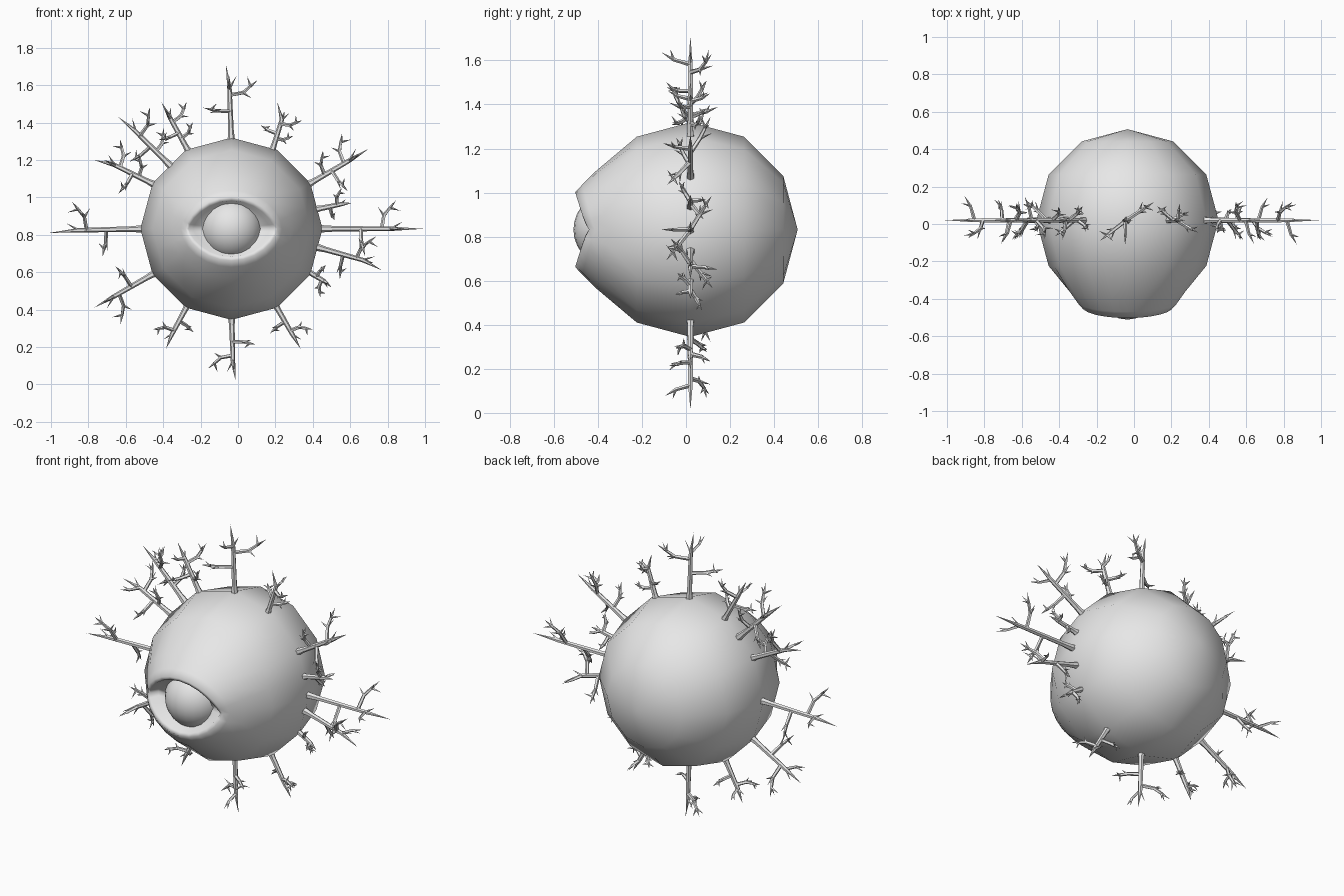
import bpy, bmesh, math
from mathutils import Vector

if "Cube" in bpy.data.objects:
    bpy.data.objects.remove(bpy.data.objects["Cube"])

CX, CY, CZ = -0.035, 0.02, 0.832
CENTRE = Vector((CX, CY, CZ))
YAX = Vector((0, 1, 0))

grey = bpy.data.materials.new("plain grey")
grey.diffuse_color = (0.8, 0.8, 0.8, 1)
grey.use_nodes = True
grey.node_tree.nodes["Principled BSDF"].inputs["Base Color"].default_value = grey.diffuse_color


def finish(bm, name, smooth=True):
    bmesh.ops.recalc_face_normals(bm, faces=bm.faces)
    for f in bm.faces:
        f.smooth = smooth
    mesh = bpy.data.meshes.new(name)
    bm.to_mesh(mesh)
    bm.free()
    mesh.materials.append(grey)
    ob = bpy.data.objects.new(name, mesh)
    bpy.context.collection.objects.link(ob)
    return ob


# Body: twelve-sided ball made of rings from back to front, ending in eyelids
N = 24
R = .487
bm = bmesh.new()
# half width, half height, y at the sides, y at top and bottom, almond power
RINGS = []
for deg in (60, 30, 0, -30):
    r, y = R * math.cos(math.radians(deg)), CY + R * math.sin(math.radians(deg))
    RINGS.append((r, r, y, y, 1))
RINGS += [
    (.32, .265, -.345, -.41, 1), (.27, .205, -.415, -.47, 1.1),
    (.245, .17, -.44, -.503, 1.25), (.23, .15, -.44, -.495, 1.4),
    (.205, .135, -.40, -.44, 1.4)]
rings = []
for i, (rx, rz, ys, yt, p) in enumerate(RINGS):
    ring = []
    for k in range(N):
        a = 2 * math.pi * k / N
        c, s = math.cos(a), math.sin(a)
        f = math.cos(math.pi / 12) if k % 2 and i < 4 else 1
        z = math.copysign(abs(s) ** p, s)
        y = ys + (yt - ys) * abs(s)
        ring.append(bm.verts.new((CX + rx * c * f, y, CZ + rz * z * f)))
    rings.append(ring)
for a, b in zip(rings, rings[1:]):
    for k in range(N):
        bm.faces.new((a[k], a[(k + 1) % N], b[(k + 1) % N], b[k]))
for ring, y in ((rings[0], CY + R), (rings[-1], -.41)):
    pole = bm.verts.new((CX, y, CZ))
    for k in range(N):
        bm.faces.new((ring[k], ring[(k + 1) % N], pole))
finish(bm, "body")

# Eyeball set between the lids
bm = bmesh.new()
bmesh.ops.create_uvsphere(bm, u_segments=24, v_segments=14, radius=.168)
bmesh.ops.translate(bm, verts=bm.verts, vec=(CX, -.343, CZ))
finish(bm, "eyeball")


# Tapered tube ending in a point
def tube(bm, pts, radii, sides=5):
    prev = None
    for i, p in enumerate(pts[:-1]):
        d = (pts[i + 1] - pts[max(i - 1, 0)]).normalized()
        u = d.cross(YAX if abs(d.y) < .9 else Vector((1, 0, 0))).normalized()
        w = d.cross(u)
        ring = []
        for k in range(sides):
            t = 2 * math.pi * k / sides
            ring.append(bm.verts.new(p + radii[i] * (u * math.cos(t) + w * math.sin(t))))
        if prev:
            for k in range(sides):
                j = (k + 1) % sides
                bm.faces.new((prev[k], prev[j], ring[j], ring[k]))
        prev = ring
    tip = bm.verts.new(pts[-1])
    for k in range(sides):
        bm.faces.new((prev[k], prev[(k + 1) % sides], tip))


def prong(bm, start, direction, length, r=.008):
    tube(bm, [start, start + direction.normalized() * length], [r], 4)


# Kinked side twig with thorns at its elbow and near its tip
def twig(bm, a, out, along, dy, size):
    b = a + (out * .65 + along * .1 + YAX * dy * .5) * .1 * size
    c = b + (out * .75 + along * .6 + YAX * dy * .6) * .1 * size
    mid = b.lerp(c, .5)
    tube(bm, [a, b, mid, c], [.011, .010, .008])
    d = (c - b).normalized()
    prong(bm, b, out - along * .7, .05 * size)
    prong(bm, b, YAX * dy + d * .5, .06 * size)
    prong(bm, mid, along - out * .3 + YAX * dy * .3, .055 * size)
    prong(bm, mid, d - YAX * dy, .05 * size)


# Branches around the rim: base angle, tip x, tip z, side of the first twig
BRANCHES = [
    (90, -.065, 1.71, -1), (62, .21, 1.51, -1), (30, .70, 1.26, 1),
    (13, .61, .97, 1), (0, .99, .832, 1), (-12, .77, .61, 1),
    (-29, .50, .52, -1), (-60, .335, .19, 1), (-90, -.012, .015, -1),
    (-120, -.385, .19, -1), (-150, -.77, .41, 1), (180, -1.01, .81, -1),
    (150, -.77, 1.20, -1), (134, -.64, 1.43, -1), (119, -.41, 1.51, -1)]

for n, (deg, tx, tz, side) in enumerate(BRANCHES):
    bm = bmesh.new()
    rad = math.radians(deg)
    radial = Vector((math.cos(rad), 0, math.sin(rad)))
    a, c = CENTRE + radial * .45, Vector((tx, CY, tz))
    length = (c - a).length
    b = (a + radial * length * .7).lerp(a.lerp(c, .7), .5)
    size = min(1.1, max(.6, length / .38))
    s = 1 if n % 2 else -1
    # Trunk with a flared foot and a forked end
    tube(bm, [a, a.lerp(b, .25), b, c], [.022, .015, .012], 6)
    d = (b - a).normalized()
    lat = Vector((-d.z, 0, d.x)) * side
    e = b + (YAX * s * .07 + d * .02) * size
    tube(bm, [b, e, e + (YAX * s * .05 + d * .03) * size], [.01, .008], 4)
    prong(bm, e, d + YAX * s * .3, .045 * size)
    prong(bm, b, d + lat * .6, .07 * size)
    # Two or three twigs on alternating sides
    twig(bm, a.lerp(b, .88), lat, d, -s * .8, size)
    twig(bm, a.lerp(b, .60), -lat, d * .3, s, size * .9)
    if 100 < deg < 160 or 20 < deg < 70:
        twig(bm, a.lerp(b, .45), lat, d, s * .7, size * .8)
    finish(bm, f"branch_{n + 1}", smooth=False)
